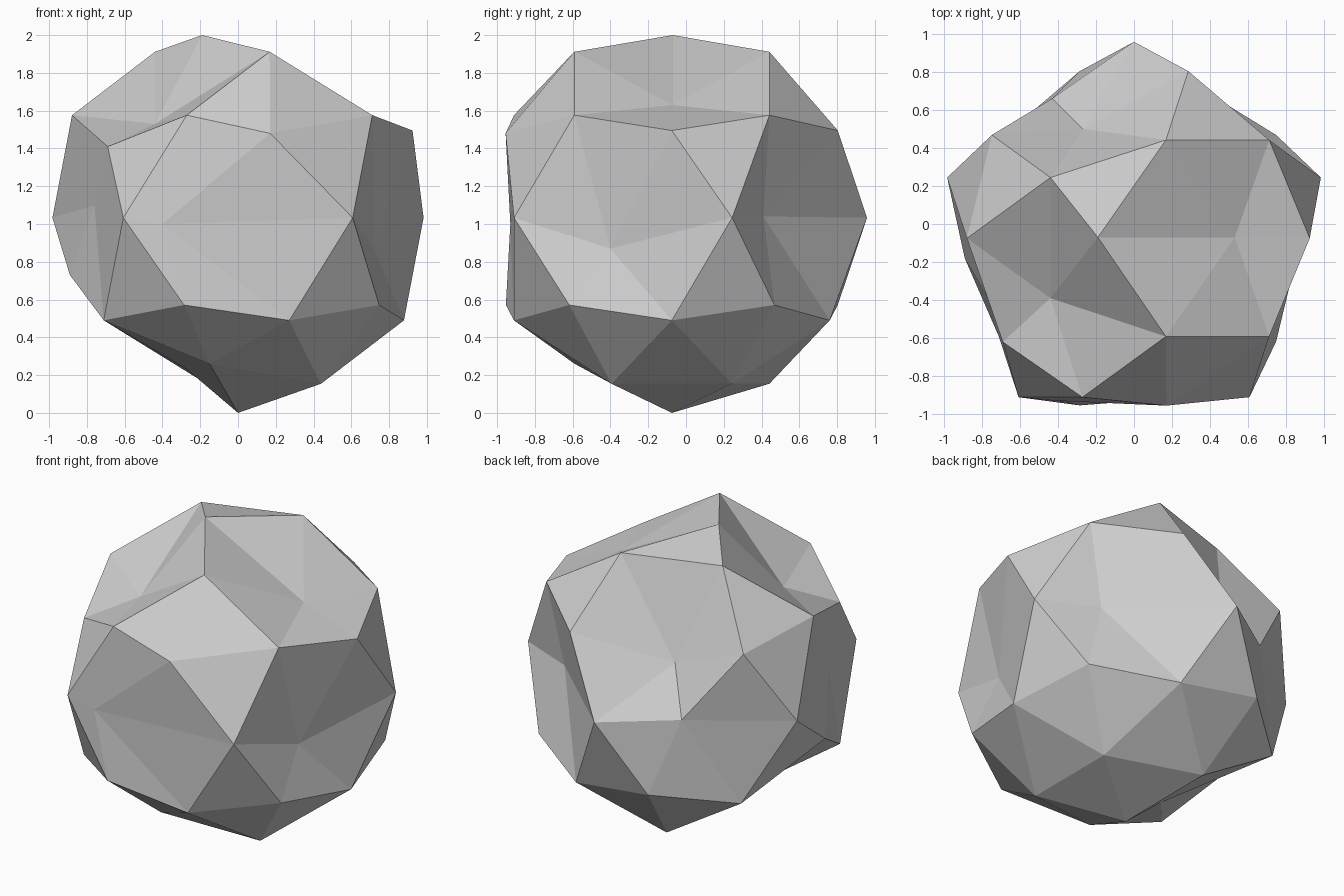
import bpy
import bmesh
from mathutils import Vector

RADIUS = 1.033
CENTRE = Vector((0, -0.075, RADIUS))

# Remove the default cube
default_cube = bpy.data.objects.get("Cube")
if default_cube:
    bpy.data.objects.remove(default_cube, do_unlink=True)

# Plain grey stone
stone = bpy.data.materials.new("stone_grey")
stone.use_nodes = True
stone_colour = (0.62, 0.62, 0.62, 1)
stone.diffuse_color = stone_colour
stone.node_tree.nodes["Principled BSDF"].inputs["Base Color"].default_value = stone_colour

# Chips in the stone: the direction of a corner, and where that corner is pushed to
chips = [
    ((0, 0, 1), (-0.19, -0.07, 2)),              # crown
    ((0.5, 0, 0.85), (0.53, -0.07, 1.63)),       # upper left
    ((-0.4, -0.3, 0.85), (-0.44, -0.39, 1.53)),  # upper right
    ((0.3, -0.85, 0.45), (0.17, -0.955, 1.48)),  # front brow
    ((-0.7, -0.5, 0.45), (-0.69, -0.62, 1.41)),  # front right shoulder
    ((-0.3, 0.8, 0.5), (-0.27, 0.5, 1.325)),     # back shoulder
    ((0, -1, 0), (-0.4, -0.93, 1)),              # front
    ((0.95, -0.3, 0), (0.72, -0.4, 0.87)),       # left side
    ((-0.95, -0.3, 0), (-0.76, -0.4, 1.1)),      # right side
    ((0.6, 0.8, 0), (0.6, 0.41, 1.04)),          # back left
    ((-0.6, 0.8, 0), (-0.43, 0.66, 1.05)),       # back right
    ((-0.9, 0, -0.45), (-0.89, -0.18, 0.73)),    # low right
    ((-0.2, -0.5, -0.85), (-0.15, -0.59, 0.26)), # underside front
    ((-0.5, 0, -0.85), (-0.27, -0.07, 0.23)),    # underside right
]

# Faceted ball with its corners knocked in
bm = bmesh.new()
bmesh.ops.create_icosphere(bm, subdivisions=2, radius=RADIUS)
corners = [(v, v.co.normalized()) for v in bm.verts]
bmesh.ops.translate(bm, verts=bm.verts, vec=CENTRE)
for direction, target in chips:
    aim = Vector(direction).normalized()
    corner = max(corners, key=lambda item: item[1].dot(aim))[0]
    corner.co = target

bmesh.ops.recalc_face_normals(bm, faces=bm.faces)
mesh = bpy.data.meshes.new("rock")
bm.to_mesh(mesh)
bm.free()
mesh.materials.append(stone)
rock = bpy.data.objects.new("rock", mesh)
bpy.context.collection.objects.link(rock)
